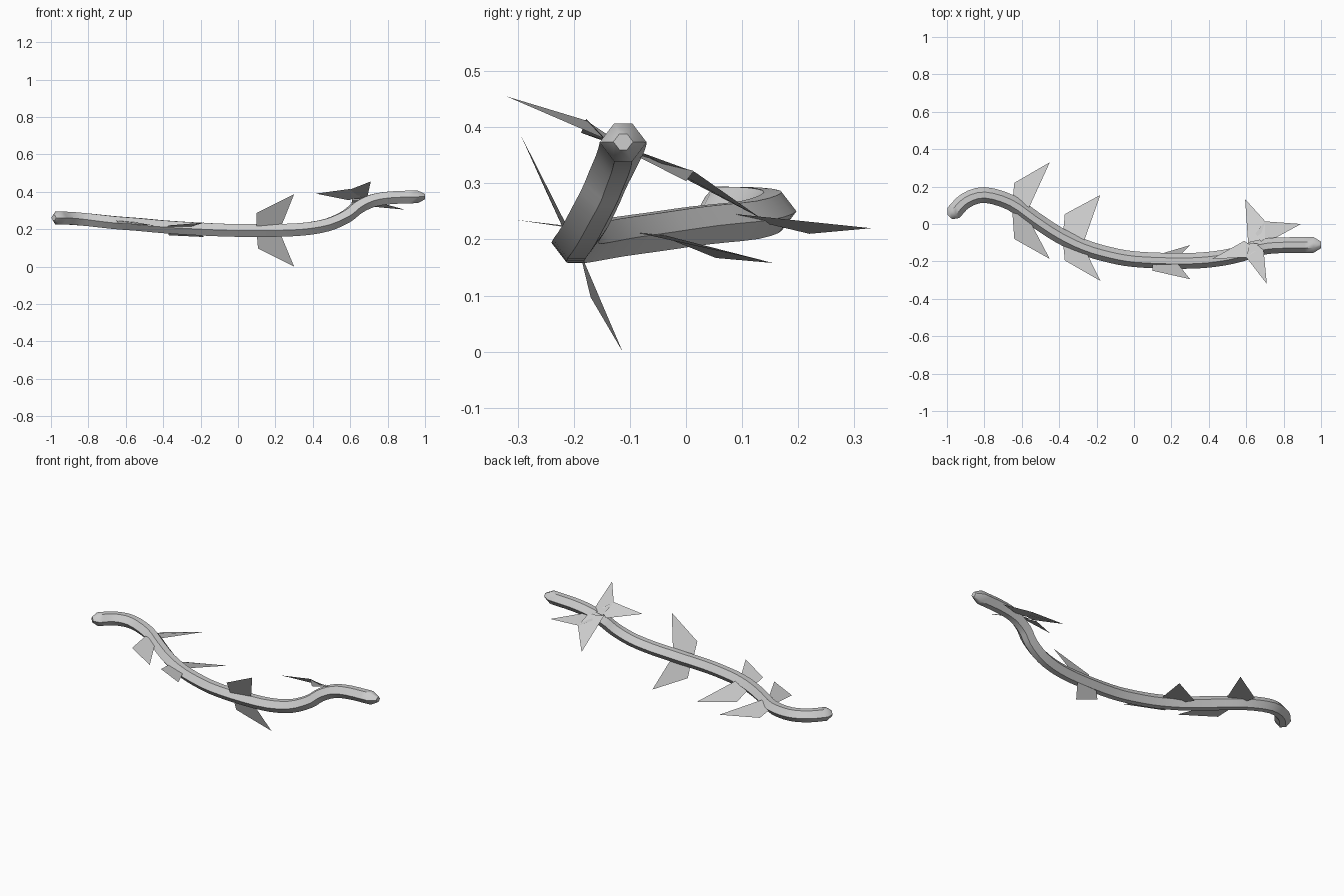
import bpy, bmesh
from mathutils import Vector

cube = bpy.data.objects.get("Cube")
if cube:
    bpy.data.objects.remove(cube, do_unlink=True)

grey = bpy.data.materials.new("light_grey")
grey.use_nodes = True
COLOUR = (0.6, 0.6, 0.6, 1)
grey.diffuse_color = COLOUR
grey.node_tree.nodes["Principled BSDF"].inputs["Base Color"].default_value = COLOUR


def make_object(name, bm):
    mesh = bpy.data.meshes.new(name)
    bm.to_mesh(mesh)
    bm.free()
    mesh.materials.append(grey)
    obj = bpy.data.objects.new(name, mesh)
    bpy.context.collection.objects.link(obj)
    return obj


# Stem: faceted section swept along a smooth path, tapered at both tips
PATH = [Vector(p) for p in [
    (-0.965, 0.06, 0.26), (-0.90, 0.125, 0.258), (-0.80, 0.155, 0.25),
    (-0.66, 0.115, 0.235), (-0.53, 0.025, 0.225), (-0.40, -0.06, 0.213),
    (-0.265, -0.125, 0.204), (-0.13, -0.165, 0.197), (0.0, -0.188, 0.193),
    (0.19, -0.197, 0.193), (0.35, -0.195, 0.20), (0.48, -0.18, 0.223),
    (0.58, -0.157, 0.268), (0.64, -0.135, 0.315), (0.72, -0.118, 0.352),
    (0.82, -0.113, 0.368), (0.96, -0.112, 0.373)]]
SECTION = [(0.042, 0), (0.016, 0.034), (-0.016, 0.034),
           (-0.042, 0), (-0.016, -0.034), (0.016, -0.034)]


def smooth_path(pts, steps=3):
    ends = [2 * pts[0] - pts[1]] + pts + [2 * pts[-1] - pts[-2]]
    out = []
    for a, b, c, d in zip(ends, ends[1:], ends[2:], ends[3:]):
        for i in range(steps):
            t = i / steps
            out.append(0.5 * (2 * b + (c - a) * t + (2 * a - 5 * b + 4 * c - d) * t * t
                              + (3 * b - a - 3 * c + d) * t ** 3))
    return out + [pts[-1]]


centres = smooth_path(PATH)
start_dir = (centres[0] - centres[1]).normalized()
end_dir = (centres[-1] - centres[-2]).normalized()
centres = [centres[0] + start_dir * 0.03] + centres + [centres[-1] + end_dir * 0.04]
bm = bmesh.new()
rings = []
last = len(centres) - 1
for i, c in enumerate(centres):
    tangent = (centres[min(i + 1, last)] - centres[max(i - 1, 0)]).normalized()
    side = tangent.cross(Vector((0, 0, 1))).normalized()
    up = side.cross(tangent)
    size = 0.42 if i in (0, last) else 1.0
    rings.append([bm.verts.new(c + (side * u + up * v) * size) for u, v in SECTION])
for r, s in zip(rings, rings[1:]):
    for k in range(6):
        n = (k + 1) % 6
        bm.faces.new((r[k], r[n], s[n], s[k]))
bm.faces.new(rings[0])
bm.faces.new(rings[-1])
bmesh.ops.recalc_face_normals(bm, faces=bm.faces)
stem = make_object("stem", bm)
bpy.ops.object.select_all(action='DESELECT')
stem.select_set(True)
bpy.context.view_layer.objects.active = stem
bpy.ops.object.shade_smooth_by_angle(angle=0.9)

# Leaves: flat four-cornered blades (root, shoulder, tip, root)
LEAVES = {
    "leaf_right_back": [(-.65, .115, .235), (-.64, .22, .21), (-.45, .33, .22), (-.56, .09, .245)],
    "leaf_right_front": [(-.65, .06, .245), (-.64, -.08, .23), (-.45, -.187, .22), (-.57, .04, .24)],
    "leaf_inner_back": [(-.38, -.06, .213), (-.37, .053, .167), (-.18, .155, .158), (-.27, -.10, .215)],
    "leaf_inner_front": [(-.38, -.09, .21), (-.37, -.195, .22), (-.18, -.304, .235), (-.27, -.12, .208)],
    "leaf_middle_upper": [(.10, -.21, .20), (.10, -.25, .287), (.30, -.295, .387), (.225, -.20, .20)],
    "leaf_middle_lower": [(.10, -.19, .18), (.107, -.17, .097), (.30, -.113, 0), (.225, -.19, .18)],
    "leaf_end_front": [(.62, -.10, .36), (.60, -.178, .412), (.71, -.32, .455), (.69, -.11, .365)],
    "leaf_end_back": [(.70, -.08, .355), (.70, .016, .32), (.594, .133, .238), (.61, -.10, .36)],
    "leaf_end_left": [(.65, -.05, .34), (.70, .014, .322), (.893, 0, .304), (.69, -.11, .36)],
    "leaf_end_right": [(.66, -.14, .375), (.60, -.178, .415), (.417, -.187, .39), (.59, -.09, .355)],
}
for name, corners in LEAVES.items():
    bm = bmesh.new()
    face = bm.faces.new([bm.verts.new(p) for p in corners])
    face.normal_update()
    if face.normal.z < 0:
        face.normal_flip()
    make_object(name, bm)
